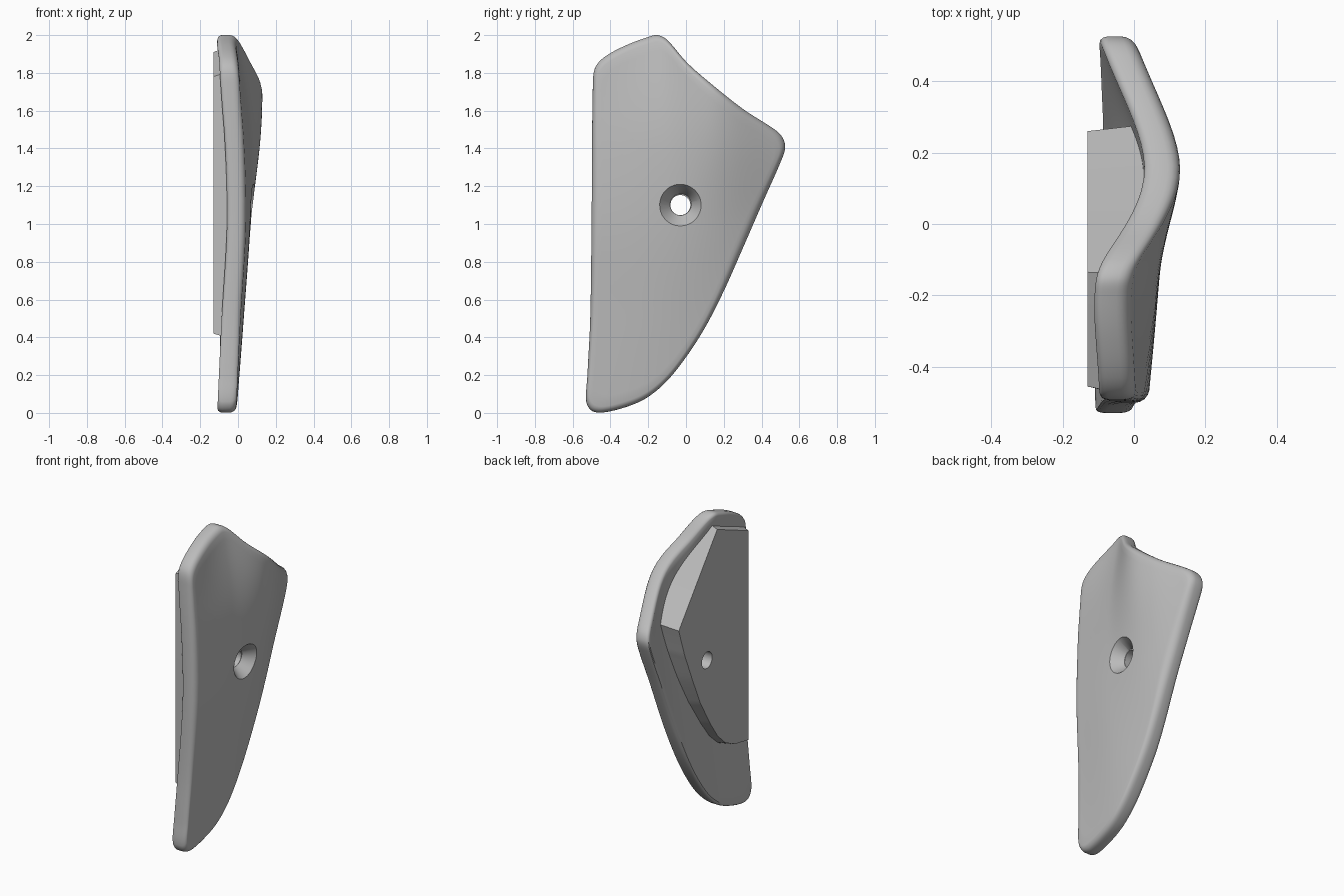
import bpy, math
from mathutils import Vector

cube = bpy.data.objects.get("Cube")
if cube:
    bpy.data.objects.remove(cube, do_unlink=True)

grey = bpy.data.materials.new("plain_grey")
grey.use_nodes = True
grey.diffuse_color = (0.5, 0.5, 0.5, 1)
grey.node_tree.nodes["Principled BSDF"].inputs["Base Color"].default_value = (0.5, 0.5, 0.5, 1)

HOLE = Vector((-0.03, 1.1))          # screw hole centre in (y, z)
HOLE_R, SINK_R = 0.053, 0.11
THICK, BLOCK_X = 0.1, -0.13


def hermite(ks, vs, x):
    """Smooth curve through values vs at knots ks."""
    last = len(ks) - 1
    x = min(max(x, ks[0]), ks[-1])
    i = max(j for j in range(last) if x >= ks[j])

    def slope(j):
        a, b = max(j - 1, 0), min(j + 1, last)
        return (vs[b] - vs[a]) / (ks[b] - ks[a])
    h = ks[i + 1] - ks[i]
    u = (x - ks[i]) / h
    return (vs[i] * (1 + 2 * u) * (1 - u) ** 2 + vs[i + 1] * u * u * (3 - 2 * u)
            + h * slope(i) * u * (1 - u) ** 2 - h * slope(i + 1) * u * u * (1 - u))


# Outer surface: bulge heights over the plate
KY = [-0.5, -0.15, 0.17, 0.52]
KZ = [0, 0.5, 1.0, 1.4, 1.65, 2.0]
BULGE = [(-0.01, -0.01, -0.04, -0.1), (0.013, 0.03, -0.005, -0.08),
         (0.04, 0.065, 0.055, -0.05), (0.03, 0.07, 0.112, 0),
         (0.012, 0.05, 0.128, 0), (-0.01, -0.008, 0.125, 0)]


def outer_x(p):
    return hermite(KZ, [hermite(KY, row, p.x) for row in BULGE], p.y)


def subdivide(pts, n, smooth):
    """Closed outline, n steps per segment, straight or curved."""
    pts = [Vector(p) for p in pts]
    out = []
    for i in range(len(pts)):
        a, b, c, d = (pts[(i + k) % len(pts)] for k in (-1, 0, 1, 2))
        length = (c - b).length
        # chord-scaled tangents avoid overshoot at tight corners
        tb = (c - a) / ((c - b).length + (b - a).length) * length
        tc = (d - b) / ((d - c).length + (c - b).length) * length
        for k in range(n):
            u = k / n
            if smooth:
                out.append(b * (1 + 2 * u) * (1 - u) ** 2 + c * u * u * (3 - 2 * u)
                           + tb * u * (1 - u) ** 2 - tc * u * u * (1 - u))
            else:
                out.append(b.lerp(c, u))
    return out


def circle(outline, r):
    return [HOLE + (p - HOLE).normalized() * r for p in outline]


def grow(outline, d):
    return [p + (p - HOLE).normalized() * d for p in outline]


def ring(flat, depth=None, x=None):
    """Lift a (y, z) ring to a fixed x or to a depth below the outer surface."""
    return [(x if x is not None else outer_x(p) - depth, p.x, p.y) for p in flat]


def loft(name, rings):
    """Closed loft: the last ring joins back to the first."""
    n, m = len(rings[0]), len(rings)
    verts = [v for r in rings for v in r]
    faces = [(j * n + i, j * n + (i + 1) % n, (j + 1) % m * n + (i + 1) % n, (j + 1) % m * n + i)
             for j in range(m) for i in range(n)]
    mesh = bpy.data.meshes.new(name)
    mesh.from_pydata(verts, [], faces)
    mesh.materials.append(grey)
    obj = bpy.data.objects.new(name, mesh)
    bpy.context.collection.objects.link(obj)
    bpy.ops.object.select_all(action='DESELECT')
    obj.select_set(True)
    bpy.context.view_layer.objects.active = obj
    bpy.ops.object.mode_set(mode='EDIT')
    bpy.ops.mesh.select_all(action='SELECT')
    bpy.ops.mesh.normals_make_consistent(inside=False)
    bpy.ops.object.mode_set(mode='OBJECT')
    bpy.ops.object.shade_smooth_by_angle(angle=math.radians(35))
    return obj


# Curved plate with rounded rim and countersunk hole
outline = subdivide([
    (-0.493, 1.75), (-0.48, 1.83), (-0.43, 1.885), (-0.32, 1.945), (-0.2, 1.99), (-0.15, 2.0),
    (-0.1, 1.975), (0, 1.86), (0.1, 1.77), (0.3, 1.61), (0.47, 1.5), (0.51, 1.46),
    (0.525, 1.41), (0.51, 1.35), (0.4, 1.1), (0.3, 0.87), (0.2, 0.645), (0.1, 0.45),
    (0, 0.295), (-0.1, 0.17), (-0.2, 0.085), (-0.3, 0.037), (-0.44, 0.002), (-0.5, 0.012),
    (-0.528, 0.06), (-0.522, 0.2), (-0.507, 0.5), (-0.5, 1.0)], 6, True)
STEPS = 16


def span(a, b, depth):
    return [ring([p.lerp(q, k / STEPS) for p, q in zip(a, b)], depth) for k in range(STEPS)]


rim = [(0.035, 0), (0.022, 0.003), (0.01, 0.011), (0.003, 0.022), (0, 0.035),
       (0, 0.075), (0.003, 0.086), (0.01, 0.095), (0.02, THICK)]
sink, bore = circle(outline, SINK_R), circle(outline, HOLE_R)
front_face = span(sink, grow(outline, -rim[0][0]), 0)
edge = [ring(grow(outline, -inset), depth) for inset, depth in rim]
back_face = span(bore, grow(outline, -rim[-1][0]), THICK)[::-1]
loft("curved_plate", front_face + edge + back_face + [ring(bore, x=0)])

# Flat mounting block on the inner side, slightly drafted
pad = subdivide([
    (-0.455, 1.78), (-0.135, 1.91), (0.26, 1.4), (0.2, 1.22), (0.12, 1.03), (0.04, 0.85),
    (-0.06, 0.68), (-0.14, 0.565), (-0.22, 0.49), (-0.32, 0.445), (-0.455, 0.42)], 8, False)
pad_bore = circle(pad, HOLE_R)
loft("mounting_block", [ring(pad_bore, x=BLOCK_X), ring(pad, x=BLOCK_X),
                        ring(grow(pad, 0.025), 0.07), ring(pad_bore, 0.07)])
